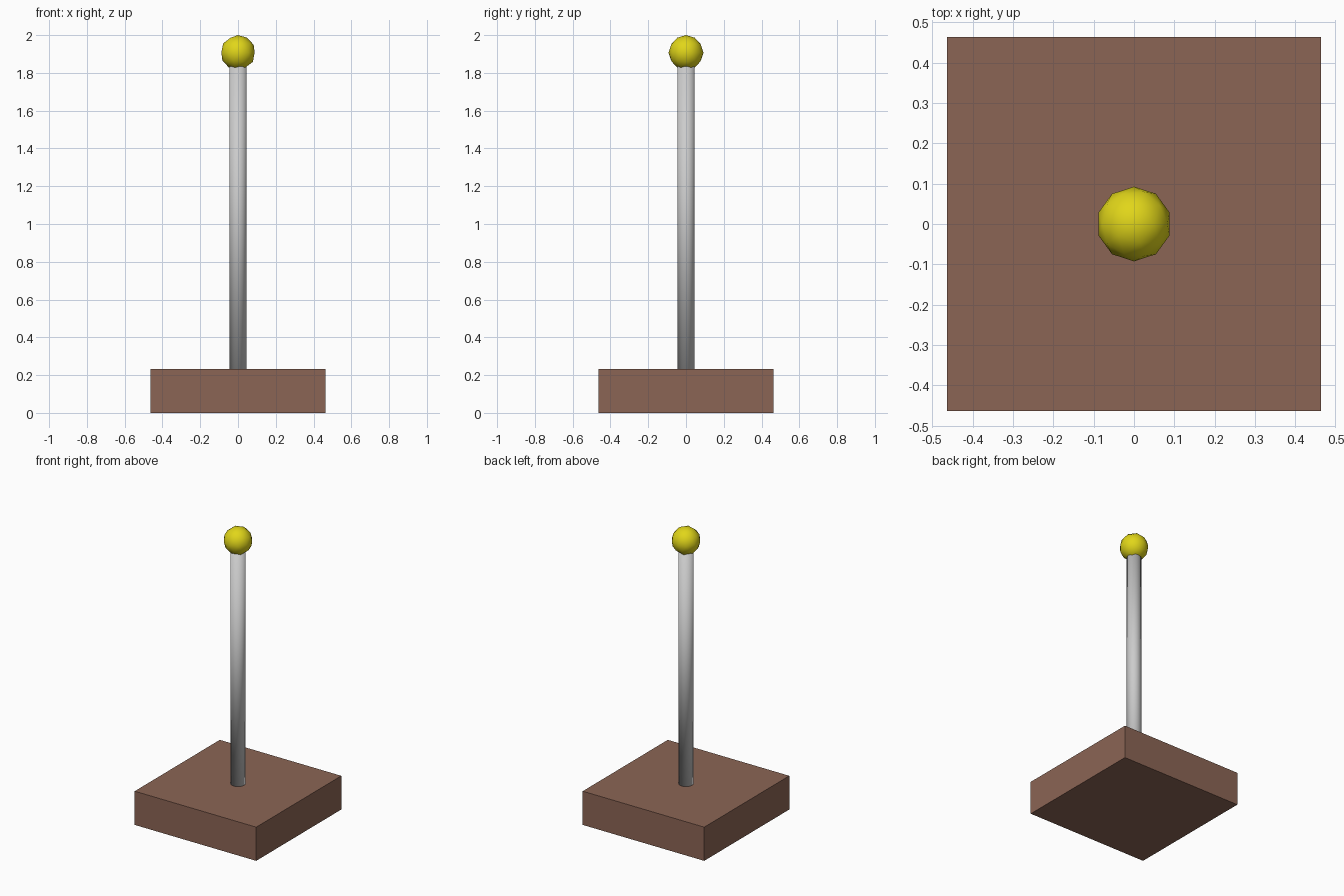
import bpy

if "Cube" in bpy.data.objects:
    bpy.data.objects.remove(bpy.data.objects["Cube"])


def finish(name, color=None, smooth=False):
    obj = bpy.context.object
    obj.name = name
    if smooth:
        bpy.ops.object.shade_smooth()
    if color:
        mat = bpy.data.materials.new(name + "_material")
        mat.diffuse_color = (*color, 1)
        mat.use_nodes = True
        mat.node_tree.nodes["Principled BSDF"].inputs["Base Color"].default_value = mat.diffuse_color
        obj.data.materials.append(mat)
    return obj


BASE_W, BASE_H = 0.926, 0.232
BALL_R = 0.0926
BALL_Z = 2 - BALL_R

# Square base block
bpy.ops.mesh.primitive_cube_add(size=1, location=(0, 0, BASE_H / 2))
base = finish("base", (0.26, 0.13, 0.09))
base.scale = (BASE_W, BASE_W, BASE_H)

# Upright pole, from the base top into the ball
pole_top = BALL_Z - 0.05
bpy.ops.mesh.primitive_cylinder_add(
    vertices=32, radius=0.0463, depth=pole_top - BASE_H,
    location=(0, 0, (pole_top + BASE_H) / 2))
finish("pole", smooth=True)

# Ball on top
bpy.ops.mesh.primitive_ico_sphere_add(
    subdivisions=2, radius=BALL_R, location=(0, 0, BALL_Z))
finish("ball", (0.75, 0.67, 0.01), smooth=True)
